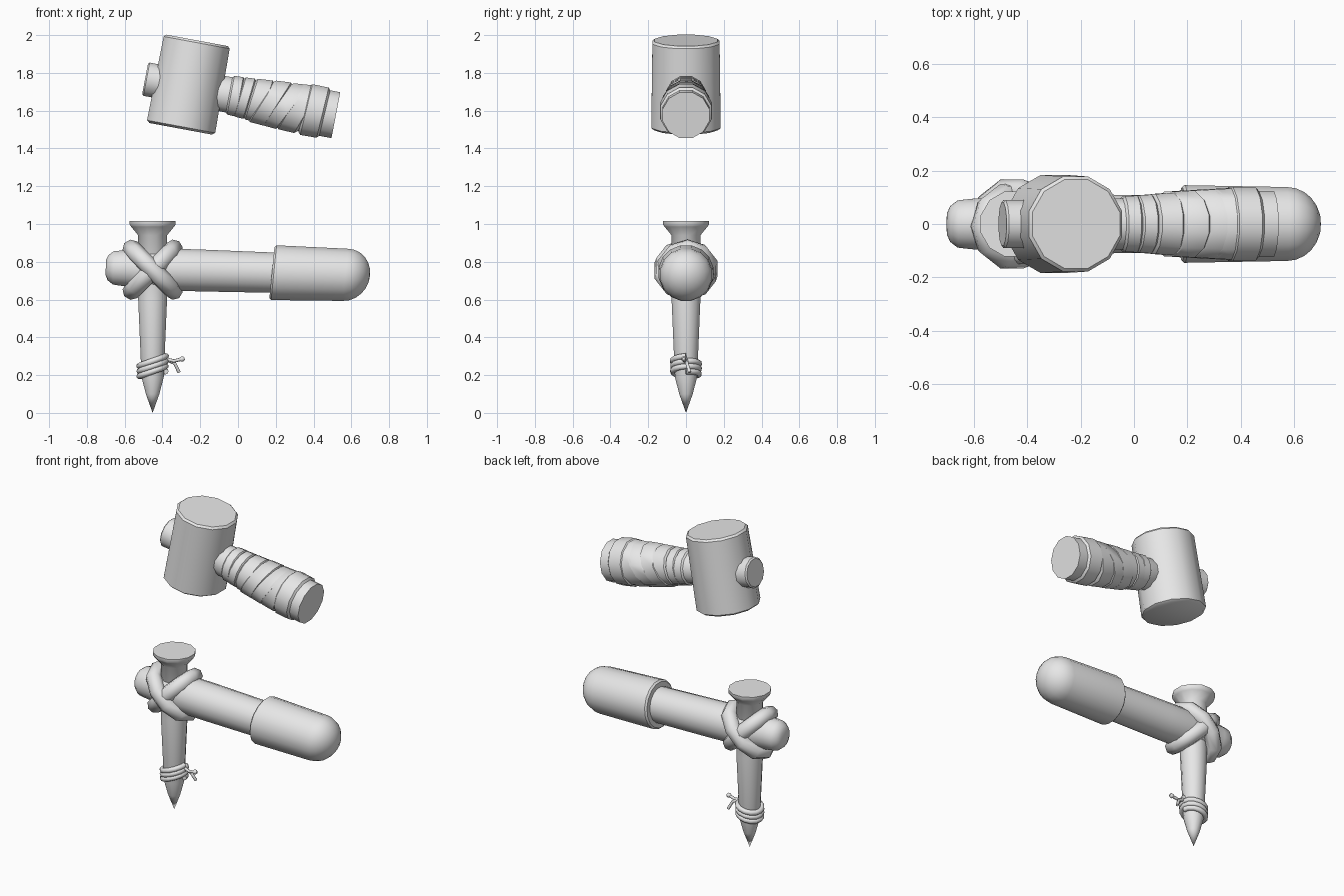
import bpy, bmesh, math
from mathutils import Vector

if "Cube" in bpy.data.objects:
    bpy.data.objects.remove(bpy.data.objects["Cube"])

grey = bpy.data.materials.new("plain_grey")
grey.diffuse_color = (0.8, 0.8, 0.8, 1)
grey.use_nodes = True
grey.node_tree.nodes["Principled BSDF"].inputs["Base Color"].default_value = grey.diffuse_color


def finish(ob, angle=40):
    """Give the part its material and smooth its rounded faces."""
    ob.data.materials.clear()
    ob.data.materials.append(grey)
    bpy.ops.object.select_all(action='DESELECT')
    ob.select_set(True)
    bpy.context.view_layer.objects.active = ob
    bpy.ops.object.shade_smooth_by_angle(angle=math.radians(angle))
    return ob


def lathe(name, start, end, profile, sides=12, shear=0.0):
    """Round part: profile of (distance, radius) along the line start-end."""
    start, axis = Vector(start), Vector(end) - Vector(start)
    rot = axis.to_track_quat('Z', 'Y')
    bm = bmesh.new()
    rings = []
    for t, r in profile:
        ring = []
        for i in range(sides):
            a = math.tau * (i + 0.5) / sides
            x, y = r * math.cos(a), r * math.sin(a)
            ring.append(bm.verts.new(start + rot @ Vector((x, y, t + shear * y))))
        rings.append(ring)
    for lo, hi in zip(rings, rings[1:]):
        for i in range(sides):
            j = (i + 1) % sides
            bm.faces.new((lo[i], lo[j], hi[j], hi[i]))
    bm.faces.new(rings[0][::-1])
    bm.faces.new(rings[-1])
    bmesh.ops.remove_doubles(bm, verts=bm.verts, dist=1e-5)
    bmesh.ops.recalc_face_normals(bm, faces=bm.faces)
    me = bpy.data.meshes.new(name)
    bm.to_mesh(me)
    bm.free()
    ob = bpy.data.objects.new(name, me)
    bpy.context.collection.objects.link(ob)
    return finish(ob)


def cord(name, points, radius, closed=False):
    """Round cord through the points."""
    cu = bpy.data.curves.new(name, 'CURVE')
    cu.dimensions = '3D'
    cu.bevel_depth = radius
    cu.bevel_resolution = 2
    cu.use_fill_caps = True
    sp = cu.splines.new('POLY')
    sp.points.add(len(points) - 1)
    for p, co in zip(sp.points, points):
        p.co = (*co, 1)
    sp.use_cyclic_u = closed
    ob = bpy.data.objects.new(name, cu)
    bpy.context.collection.objects.link(ob)
    bpy.ops.object.select_all(action='DESELECT')
    ob.select_set(True)
    bpy.context.view_layer.objects.active = ob
    bpy.ops.object.convert(target='MESH')
    return finish(bpy.context.view_layer.objects.active, 50)


# Mallet head: tilted barrel with softened rims
tilt = math.radians(10.5)
c = Vector((-0.26, 0, 1.738))
up = Vector((math.sin(tilt), 0, math.cos(tilt)))
lathe("mallet_head", c - up * 0.238, c + up * 0.238,
      [(0, 0.174), (0.012, 0.19), (0.464, 0.184), (0.476, 0.172)])

# Mallet handle: stub through the head and flared neck up to the butt
A, B = Vector((-0.492, 0, 1.768)), Vector((0.518, 0, 1.576))
L = (B - A).length
k = L / (B.x - A.x)
lathe("mallet_handle", A, B,
      [(0, 0.084), (0.008, 0.093), (0.38, 0.088), (0.42, 0.098), (0.48, 0.098),
       (0.9, 0.128), (L, 0.128)])

# Cloth wraps on the mallet handle: (x start, x end, radius, growth, slant)
wraps = [(-0.05, 0.02, 0.108, 0.002, 0.0),
         (0.00, 0.07, 0.111, 0.003, 0.1),
         (0.06, 0.16, 0.116, 0.006, 0.12),
         (0.12, 0.22, 0.125, 0.005, 0.4),
         (0.20, 0.30, 0.129, 0.006, 0.5),
         (0.27, 0.38, 0.134, 0.005, 0.35),
         (0.35, 0.46, 0.143, -0.002, 0.05)]
for n, (x0, x1, r, grow, slant) in enumerate(wraps):
    w = (x1 - x0) * k
    s = A + (B - A) * ((x0 - A.x) / (B.x - A.x))
    lathe(f"handle_wrap_{n + 1}", s, B,
          [(0, r - 0.014), (0.012, r), (w - 0.012, r + grow), (w, r + grow - 0.014)],
          shear=slant)

# Pick handle with rounded stub end
P, Q = Vector((-0.70, 0, 0.769)), Vector((0.70, 0, 0.727))
lathe("pick_handle", P, Q,
      [(0, 0.04), (0.012, 0.068), (0.04, 0.09), (0.09, 0.096), (0.13, 0.098),
       (0.20, 0.113), (0.50, 0.113), (0.95, 0.108)], 16)

# Thick grip with domed end
dome = [(1.27 + 0.13 * math.sin(a), 0.141 * math.cos(a))
        for a in (math.pi / 2 * i / 6 for i in range(7))]
lathe("pick_grip", P, Q, [(0.88, 0.138), (0.89, 0.148)] + dome, 16, 0.07)

# Spike: nail-like head, tapered shaft and point
X = -0.452
lathe("spike", (X, 0, 0), (X, 0, 1),
      [(0, 0), (0.10, 0.037), (0.19, 0.061), (0.60, 0.079), (0.94, 0.079),
       (0.985, 0.117), (0.997, 0.126), (1.016, 0.126)], 12)

# Crossed lashing loops where spike and handle meet
for side, name in ((1, "lashing_rising"), (-1, "lashing_falling")):
    pts = []
    for i in range(10):
        a = math.tau * i / 10
        d = 0.158 * math.cos(a) * math.sqrt(0.5)
        pts.append((X + d, 0.118 * math.sin(a) + 0.008 * side, 0.758 + side * d))
    cord(name, pts, 0.048, True)

# Thin cord wound three times round the lower shaft
coil = []
for i in range(43):
    a = math.tau * i / 14
    r = 0.069 + 0.002 * i / 42
    coil.append((X + r * math.cos(a), r * math.sin(a),
                 0.2 + 0.027 * i / 14 + 0.02 * math.cos(a)))
cord("thin_cord_coil", coil, 0.016)

# Loose cord tails, one ending in a knot
end = (X + 0.07, 0, 0.285)
cord("cord_tail_upper", [end, (-0.34, -0.008, 0.275), (-0.295, -0.012, 0.285)], 0.009)
cord("cord_tail_lower", [end, (-0.335, 0.005, 0.262), (-0.312, 0.02, 0.215)], 0.009)
lathe("cord_knot", (-0.31, -0.012, 0.283), (-0.28, -0.012, 0.287),
      [(0, 0.008), (0.009, 0.014), (0.02, 0.014), (0.028, 0.007)], 8)
